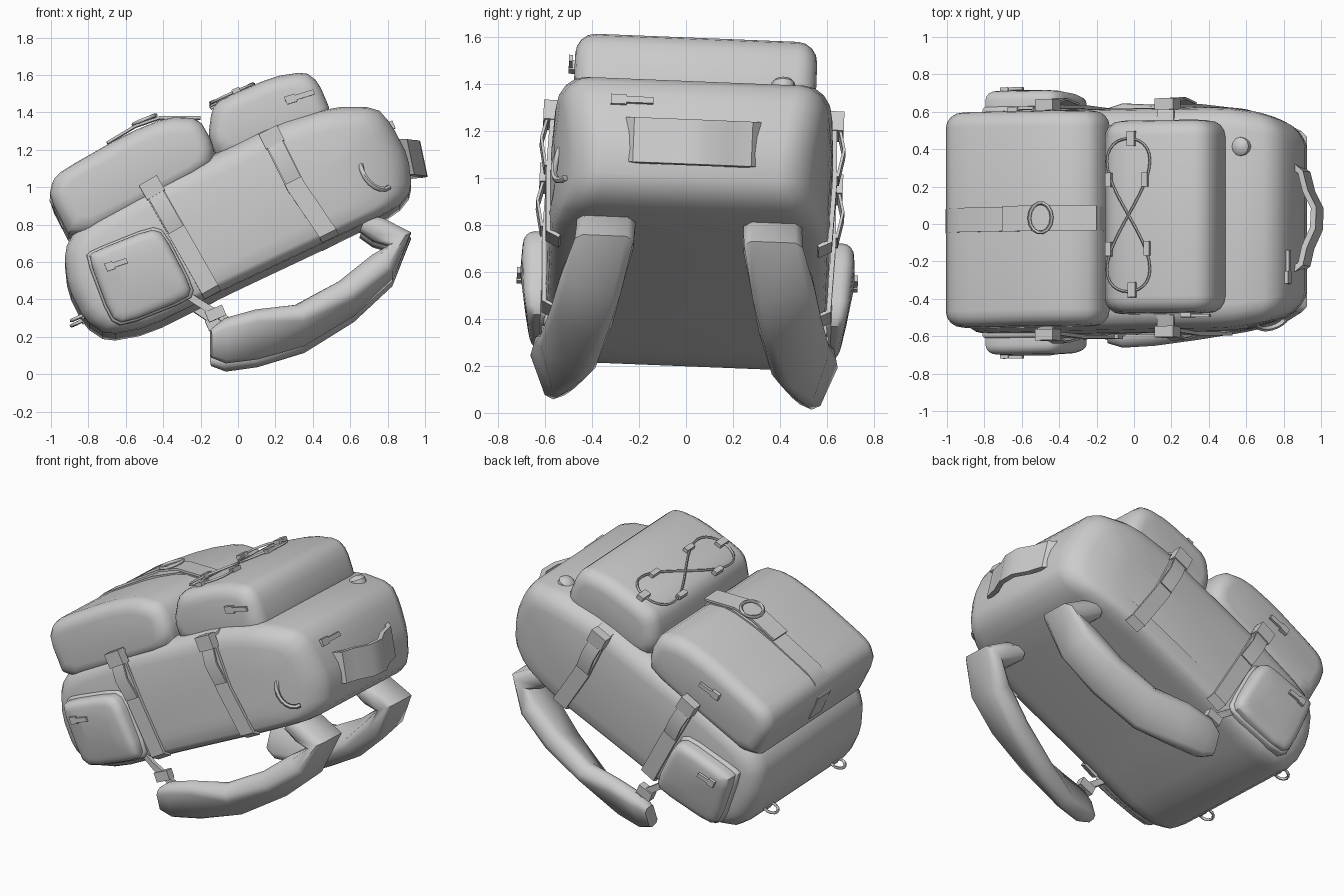
import bpy, bmesh, math
from mathutils import Vector, Matrix

if "Cube" in bpy.data.objects:
    bpy.data.objects.remove(bpy.data.objects["Cube"])

TILT = math.radians(23.5)   # lean of the whole bag
ROLL = -0.04                # slight sideways roll, applied last
C = 0.015                   # y of the mirror plane
U = Vector((math.cos(TILT), 0, math.sin(TILT)))    # along the bag
W = Vector((-math.sin(TILT), 0, math.cos(TILT)))   # away from the wearer
Y = Vector((0, 1, 0))

grey = bpy.data.materials.new("grey fabric")
grey.diffuse_color = (0.6, 0.6, 0.6, 1)
grey.use_nodes = True
grey.node_tree.nodes["Principled BSDF"].inputs["Base Color"].default_value = grey.diffuse_color


def loft(name, rings, closed=False, angle=40):
    """Skin a list of equal rings of points; cap the ends unless closed."""
    bm = bmesh.new()
    vs = [[bm.verts.new(p) for p in r] for r in rings]
    n = len(vs[0])
    for i in range(len(vs) if closed else len(vs) - 1):
        a, b = vs[i], vs[(i + 1) % len(vs)]
        for j in range(n):
            k = (j + 1) % n
            bm.faces.new((a[j], a[k], b[k], b[j]))
    if not closed:
        for r in (vs[0], vs[-1]):
            bm.faces.new(r)
    bmesh.ops.recalc_face_normals(bm, faces=bm.faces)
    me = bpy.data.meshes.new(name)
    bm.to_mesh(me)
    bm.free()
    me.materials.append(grey)
    ob = bpy.data.objects.new(name, me)
    bpy.context.collection.objects.link(ob)
    bpy.ops.object.select_all(action='DESELECT')
    ob.select_set(True)
    bpy.context.view_layer.objects.active = ob
    bpy.ops.object.shade_smooth_by_angle(angle=math.radians(angle))
    return ob


def both_sides(ob):
    """Mirror a part across the middle of the bag."""
    ob.data.transform(Matrix.Translation((0, -C, 0)))
    ob.location.y = C
    ob.modifiers.new("mirror", 'MIRROR').use_axis = (False, True, False)


def soften(pts, t=0.2):
    out = []
    for i, p in enumerate(pts):
        q = pts[(i + 1) % len(pts)]
        out += [p.lerp(q, t), p.lerp(q, 1 - t)]
    return out


def pouch(name, profile, y0, y1, r, taper=None, puff=0.0, under=1.0):
    """Side profile (x, z) swept across y with rounded rims; under scales the lower rounding."""
    pts = soften([Vector((x, 0, z)) for x, z in profile])
    us, ws = [p.dot(U) for p in pts], [p.dot(W) for p in pts]
    cu, cw = (max(us) + min(us)) / 2, (max(ws) + min(ws)) / 2
    ru, rw = (max(us) - min(us)) / 2, (max(ws) - min(ws)) / 2
    mid, half = (y0 + y1) / 2, (y1 - y0) / 2
    steps = [(r * 2.4, half + puff)] if puff else []
    for k in range(5):
        a = math.pi / 2 * k / 4
        steps.append((r * (1 - math.cos(math.pi / 2 - a)), half - r + r * math.cos(a)))
    steps += [(d, -y) for d, y in reversed(steps)]
    rings = []
    for d, y in steps:
        ring = []
        for u, w in zip(us, ws):
            dw = d * (under if w < cw else 1)
            p = U * (cu + (u - cu) * (1 - d / ru)) + W * (cw + (w - cw) * (1 - dw / rw))
            p.y = mid + y * (taper(p.x, p.z) if taper else 1)
            ring.append(p)
        rings.append(ring)
    return loft(name, rings)


def ribbon(name, path, half_width, thick=0.02):
    """Flat webbing along a path; half_width is a vector."""
    path, wv = [Vector(p) for p in path], Vector(half_width)
    rings = []
    for i, p in enumerate(path):
        t = path[min(i + 1, len(path) - 1)] - path[max(i - 1, 0)]
        n = t.cross(wv).normalized() * thick / 2
        rings.append([p + wv + n, p - wv + n, p - wv - n, p + wv - n])
    return loft(name, rings, angle=35)


def tube(name, path, r, closed=True, sides=6):
    path = [Vector(p) for p in path]
    n, rings = len(path), []
    for i, p in enumerate(path):
        a, b = (path[i - 1], path[(i + 1) % n]) if closed else (path[max(i - 1, 0)], path[min(i + 1, n - 1)])
        t = (b - a).normalized()
        s = t.cross(Vector((0.13, 0.21, 0.97))).normalized()
        q = t.cross(s)
        rings.append([p + r * (s * math.cos(k * math.tau / sides) + q * math.sin(k * math.tau / sides))
                      for k in range(sides)])
    return loft(name, rings, closed, 60)


def block(name, c, a, b, d):
    """Small box from a centre and three half-axis vectors."""
    c = Vector(c)
    return loft(name, [[c + a * i + b * j + d * k for i, j in ((1, 1), (-1, 1), (-1, -1), (1, -1))]
                       for k in (-1, 1)], angle=20)


def circle(c, a, b, n=14, arc=math.tau):
    return [Vector(c) + a * math.cos(arc * i / n) + b * math.sin(arc * i / n) for i in range(n)]


# main bag, narrower toward the top end
def narrowing(x, z):
    return 1 - 0.18 * max(0, (x - 0.4) / 0.5) ** 2.2

pouch("main_bag", [(-0.7, 0.19), (-0.82, 0.27), (-0.91, 0.45), (-0.93, 0.64), (-0.86, 0.77),
                   (-0.5, 0.98), (-0.1, 1.17), (0.2, 1.32), (0.5, 1.41), (0.74, 1.41), (0.82, 1.32),
                   (0.91, 1.15), (0.93, 0.97), (0.85, 0.87), (0.6, 0.75), (-0.12, 0.41), (-0.48, 0.23)],
      -0.575, 0.605, 0.12, narrowing, 0.01, 0.45)

# large lower pocket and upper pocket
pouch("lower_pocket", [(-1.01, 0.93), (-0.99, 1.02), (-0.94, 1.07), (-0.6, 1.265), (-0.38, 1.355), (-0.21, 1.35),
                       (-0.13, 1.21), (-0.13, 1.09), (-0.5, 0.88), (-0.88, 0.68)], -0.56, 0.59, 0.085)
pouch("upper_pocket", [(-0.16, 1.25), (-0.14, 1.4), (-0.09, 1.455), (0.19, 1.575), (0.36, 1.6), (0.43, 1.545),
                       (0.5, 1.38), (0.47, 1.28), (0.2, 1.2), (-0.1, 1.12)], -0.5, 0.53, 0.085)

# side pockets, thinner toward the lower edge, with a flange behind
side = [(-0.8, 0.6), (-0.77, 0.63), (-0.47, 0.75), (-0.4, 0.73), (-0.25, 0.44), (-0.27, 0.38),
        (-0.61, 0.245), (-0.68, 0.28)]
both_sides(pouch("side_pocket", side, -0.69, -0.5, 0.05, lambda x, z: 1 - 0.5 * max(0, (0.56 - z) / 0.3), 0.005))
both_sides(pouch("side_pocket_flange", [(-0.525 + (x + 0.525) * 1.06, 0.5 + (z - 0.5) * 1.06) for x, z in side],
                 -0.605, -0.5, 0.02))

# compression straps and buckles down both flanks
for i, (top, mid, low, k) in enumerate((
        ((-0.47, 0.99), (-0.31, 0.71), (-0.15, 0.43), 1.0),
        ((0.17, 1.26), (0.31, 0.98), (0.48, 0.73), 0.99))):
    y = -0.59 * k
    along = Vector((mid[0] - top[0], 0, mid[1] - top[1])).normalized()
    across = along.cross(Y)
    both_sides(ribbon(f"flank_strap_{i}", [(top[0], y + 0.08, top[1] + 0.02), (top[0], y, top[1]),
                      (mid[0], y - 0.01, mid[1]), (low[0], y, low[1]), (low[0] + 0.01, y + 0.05, low[1] - 0.02)],
                      across * 0.05, 0.02))
    c = Vector((top[0], y - 0.01, top[1]))
    both_sides(block(f"strap_buckle_{i}", c + along * 0.02, along * 0.045, across * 0.055, Y * 0.03))
    both_sides(ribbon(f"strap_tail_{i}", [c + along * 0.06 - Y * 0.015, c + along * 0.15 - Y * 0.035,
                                          c + along * 0.28 - Y * 0.012], across * 0.045, 0.012))

# padded shoulder straps, twisting outward: x, y, z, half width (y, z), half thickness (x, y, z)
rings = []
for x, y, z, wy, wz, tx, ty, tz in (
        (0.67, -0.34, 0.79, 0.125, 0.0, -0.02, 0, -0.045), (0.75, -0.34, 0.755, 0.125, 0.0, -0.03, 0, -0.06),
        (0.865, -0.345, 0.705, 0.125, 0.0, -0.06, 0, -0.035), (0.77, -0.39, 0.55, 0.13, -0.03, -0.055, 0.01, 0.045),
        (0.58, -0.43, 0.385, 0.12, -0.055, -0.04, 0.025, 0.05), (0.33, -0.48, 0.24, 0.10, -0.085, -0.025, 0.04, 0.045),
        (0.10, -0.535, 0.19, 0.06, -0.12, -0.01, 0.05, 0.025), (-0.07, -0.555, 0.155, 0.045, -0.11, -0.01, 0.05, 0.02),
        (-0.145, -0.56, 0.14, 0.025, -0.07, -0.005, 0.035, 0.01)):
    c, w, t = Vector((x, y, z)), Vector((0, wy, wz)), Vector((tx, ty, tz))
    rings.append([c + w * a + t * b for a, b in
                  ((1, 0.5), (0.75, 1), (-0.75, 1), (-1, 0.5), (-1, -0.5), (-0.75, -1), (0.75, -1), (1, -0.5))])
both_sides(loft("shoulder_strap", rings, angle=50))
both_sides(ribbon("strap_webbing", [(-0.02, -0.565, 0.24), (-0.1, -0.57, 0.29), (-0.18, -0.575, 0.34),
                                    (-0.3, -0.56, 0.42)], W * 0.035, 0.025))
both_sides(block("strap_slider", (-0.12, -0.57, 0.3), U * 0.05, W * 0.03, Y * 0.025))

# grab handle at the top end
ribbon("grab_handle", [(0.86, -0.27, 1.15), (0.91, -0.23, 1.15), (0.93, -0.14, 1.15), (0.975, -0.04, 1.15),
                       (0.98, 0.07, 1.15), (0.935, 0.16, 1.15), (0.91, 0.26, 1.15), (0.86, 0.3, 1.15)],
       (-0.02, 0, 0.095), 0.03)

# band, raised tab and ring over the lower pocket
ribbon("pocket_band", [(-0.93, 0.01, 0.78), (-1.0, 0.01, 0.93), (-0.98, 0.01, 1.025), (-0.93, 0.01, 1.075),
                       (-0.6, 0.01, 1.267), (-0.4, 0.01, 1.347), (-0.22, 0.01, 1.35), (-0.135, 0.01, 1.21),
                       (-0.13, 0.01, 1.1)], Y * 0.065, 0.016)
ribbon("band_tab", [(-0.7, 0.01, 1.235), (-0.55, 0.01, 1.325), (-0.42, 0.01, 1.37), (-0.2, 0.01, 1.37)],
       Y * 0.068, 0.014)
tube("band_ring", circle((-0.5, 0.01, 1.36), Vector((0.06, 0, 0.025)), Y * 0.08), 0.01)

# figure-eight cord with keepers on the upper pocket
def lid(x, y):
    return Vector((x, y - 0.02, 1.503 + 0.45 * x))

tube("figure_eight_cord", [lid(-0.03 + 0.115 * math.sin(2 * a), 0.04 + 0.41 * math.cos(a))
                           for a in (math.tau * i / 48 for i in range(48))], 0.007)
for i, (x, y) in enumerate(((-0.015, 0.45), (-0.135, 0.23), (0.06, 0.23), (-0.135, -0.14), (0.07, -0.14), (-0.01, -0.36))):
    a, b = (0.022, 0.04) if i in (0, 5) else (0.016, 0.038)
    block(f"cord_keeper_{i}", lid(x, y), U * a, Y * b, W * 0.014)

# round stud near the top end
stud = Vector((0.58, 0.39, 1.385))
loft("stud", [circle(stud + W * h, U * r, Y * r, 12) for h, r in ((0, 0.052), (0.035, 0.05), (0.05, 0.035), (0.056, 0.01))])

# zip pulls: centre, long axis, cross axis
for i, (c, a, b) in enumerate((
        ((0.33, -0.505, 1.465), Vector((0.08, 0, 0.025)), W), ((-0.65, -0.69, 0.56), Vector((0.06, 0, 0.02)), W),
        ((-0.65, 0.72, 0.58), Vector((0.06, 0, 0.02)), W), ((0.815, -0.25, 1.315), Y * 0.095, W),
        ((-0.6, 0.595, 1.1), Vector((0.07, 0, 0.03)), W))):
    n = a.cross(b).normalized()
    if n.dot(Vector(c) - Vector((0, C, 1))) < 0:
        n = -n
    c = Vector(c)
    block(f"zip_slider_{i}", c - a * 0.6, a * 0.35, b * 0.022, n * 0.02)
    block(f"zip_tab_{i}", c + a * 0.2 + n * 0.012, a * 0.75, b * 0.014, n * 0.008)

# rings at the lower end and a curved loop on one flank
both_sides(tube("lower_ring", circle((-0.85, -0.33, 0.29), U * 0.045, Y * 0.045), 0.009))
both_sides(block("ring_tab", (-0.79, -0.33, 0.31), U * 0.05, Y * 0.025, W * 0.012))
tube("flank_loop", circle((0.74, -0.52, 1.06), Vector((-0.07, 0, 0.08)), Vector((-0.045, -0.05, -0.05)), 10, math.pi * 1.1),
     0.014, closed=False)

# roll everything slightly to one side
pivot = Matrix.Translation((0, C, 0.8))
roll = pivot @ Matrix.Rotation(ROLL, 4, 'X') @ pivot.inverted()
for ob in bpy.context.collection.objects:
    ob.matrix_world = roll @ Matrix.Translation(ob.location)
